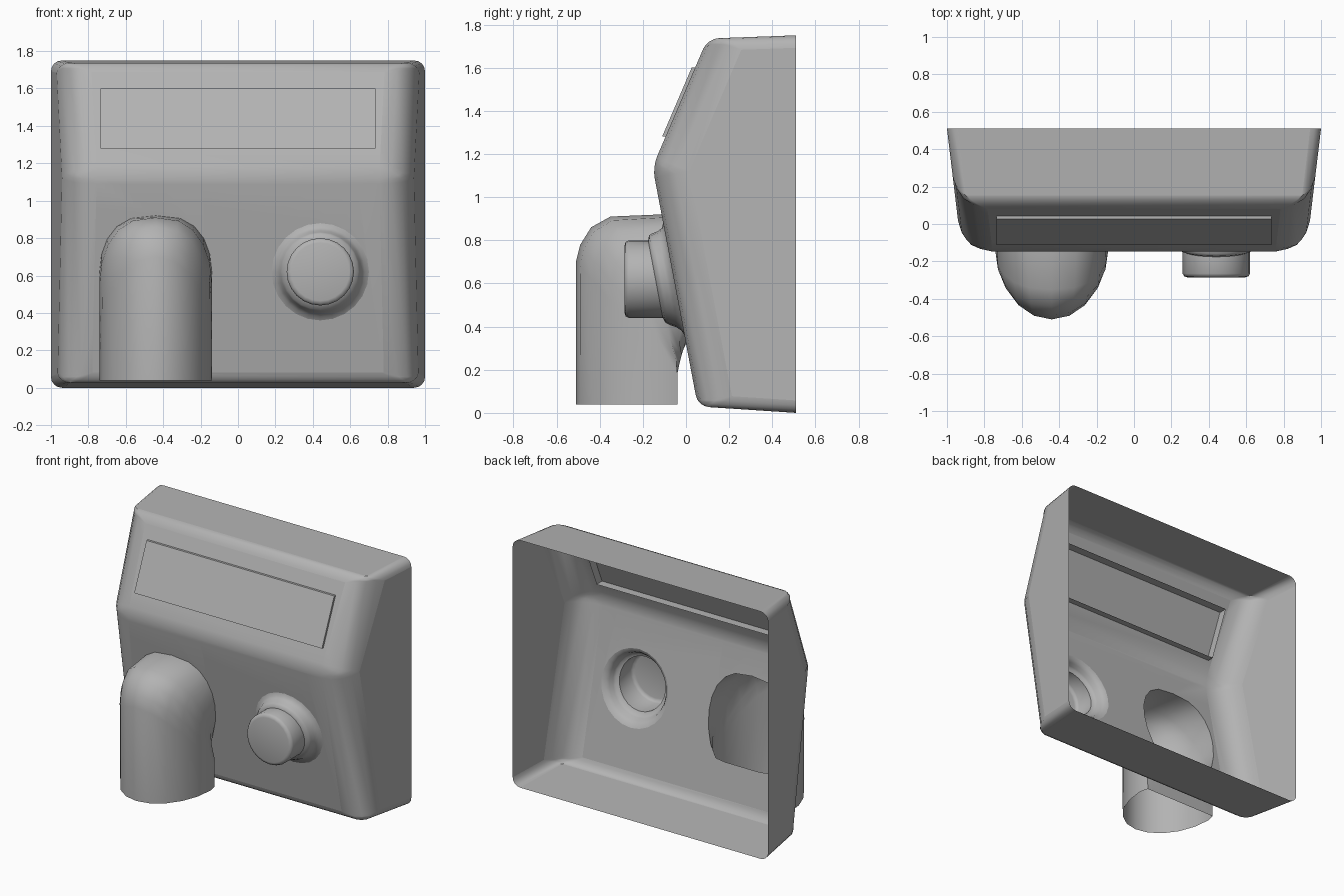
import bpy, bmesh, math
from mathutils import Vector

if "Cube" in bpy.data.objects:
    bpy.data.objects.remove(bpy.data.objects["Cube"])

MID_Z, MID_Y = 1.14, -0.155            # forward crease of the front
BOT = (0.055, 0.03)                    # y, z of lower front edge
TOP = (0.10, 1.735)                    # y, z of upper front edge

# Mid grey paint shared by all parts
GREY = bpy.data.materials.new('mid_grey')
GREY.diffuse_color = (0.45, 0.45, 0.45, 1)
GREY.use_nodes = True
GREY.node_tree.nodes["Principled BSDF"].inputs["Base Color"].default_value = GREY.diffuse_color


def wall(z):
    """y of the front wall at height z"""
    e = BOT if z < MID_Z else TOP
    return MID_Y + (e[0] - MID_Y) * (z - MID_Z) / (e[1] - MID_Z)


def finish(name, bm, angle=40):
    bmesh.ops.recalc_face_normals(bm, faces=bm.faces[:])
    me = bpy.data.meshes.new(name)
    bm.to_mesh(me)
    bm.free()
    me.materials.append(GREY)
    ob = bpy.data.objects.new(name, me)
    bpy.context.collection.objects.link(ob)
    bpy.ops.object.select_all(action='DESELECT')
    ob.select_set(True)
    bpy.context.view_layer.objects.active = ob
    bpy.ops.object.shade_smooth_by_angle(angle=math.radians(angle))
    return ob


def loft(name, rings, cap=False, angle=40):
    """skin closed rings in order, optionally capping the first"""
    bm = bmesh.new()
    vs = [[bm.verts.new(p) for p in r] for r in rings]
    n = len(rings[0])
    for a, b in zip(vs, vs[1:]):
        for i in range(n):
            j = (i + 1) % n
            bm.faces.new((a[i], a[j], b[j], b[i]))
    if cap:
        bm.faces.new(vs[0])
    return finish(name, bm, angle)


def cut_hole(bm, upper, pts):
    """remove a convex x-z outline from the upper or lower front face"""
    f = max((f for f in bm.faces if f.normal.y < -0.5
             and (f.calc_center_median().z > MID_Z) == upper),
            key=lambda f: f.calc_area())
    c = sum((Vector((x, 0, z)) for x, z in pts), Vector()) / len(pts)
    for i, (x, z) in enumerate(pts):
        x2, z2 = pts[(i + 1) % len(pts)]
        no = Vector((z2 - z, 0, x - x2)).normalized()
        co = Vector((x, 0, z))
        if (c - co).dot(no) > 0:
            no = -no
        r = bmesh.ops.bisect_plane(bm, geom=[f] + f.edges[:] + f.verts[:],
                                   plane_co=co, plane_no=no, dist=1e-6)
        faces = [g for g in r['geom'] if isinstance(g, bmesh.types.BMFace)]
        f = min(faces, key=lambda g: (g.calc_center_median() - co).dot(no))
    bmesh.ops.delete(bm, geom=[f], context='FACES')


def circle(cx, cz, r, n=24):
    return [(cx + r * math.cos(math.tau * i / n), cz + r * math.sin(math.tau * i / n))
            for i in range(n)]


# Casing: tapered shell, open at the back
bm = bmesh.new()
lay = bm.edges.layers.float.new('bevel_weight_edge')
outline = [(0.51, 0.0), BOT, (MID_Y, MID_Z), TOP, (0.51, 1.75)]
L, R = [[bm.verts.new((s * (1 + (y - 0.51) * 0.12), y, z)) for y, z in outline]
        for s in (-1, 1)]
bm.faces.new(L)
bm.faces.new(R[::-1])
for i in range(4):
    bm.faces.new((L[i], R[i], R[i + 1], L[i + 1]))
for i in (1, 2, 3):
    bm.edges.get((L[i], R[i]))[lay] = 0.31
for side in (L, R):
    for i, w in enumerate((0.35, 1, 1, 0.35)):
        bm.edges.get((side[i], side[i + 1]))[lay] = w
casing = finish('casing', bm)
m = casing.modifiers.new('bevel', 'BEVEL')
m.limit_method = 'WEIGHT'
m.width = 0.165
m.segments = 4
bpy.ops.object.modifier_apply(modifier=m.name)

# Spout outline sections: (inner y,z), (outer y,z), widest position
CX, HALF, N = -0.44, 0.30, 20
z0, z1 = 0.32, 0.92
sections = [((-0.04, 0.04), (-0.51, 0.04), 0.13),
            ((-0.04, 0.18), (-0.51, 0.70), 0.15),
            ((-0.03, 0.23), (-0.49, 0.78), 0.22),
            ((-0.02, 0.27), (-0.44, 0.86), 0.32),
            ((-0.01, 0.30), (-0.35, 0.91), 0.42),
            ((wall(z0), z0), (wall(z1), z1), 0.50)]
rings = []
for (yi, zi), (yo, zo), b in sections:
    ring = []
    for k in range(N):
        a = math.tau * k / N
        s, c = math.sin(a), math.cos(a)
        t = b + (1 - b) * s if s >= 0 else b - min(b, -0.6 * s)
        e = 1 - 0.3 * (b - 0.13) / 0.37          # fuller dome toward the wall
        x = CX + math.copysign(HALF * abs(c) ** e, c)
        ring.append((x, yi + (yo - yi) * t, zi + (zo - zi) * t))
    rings.append(ring)
loft('air_spout', rings, angle=50)

# Openings in the casing behind the panel, button and spout
PANEL = [(-0.735, 1.28), (0.735, 1.28), (0.735, 1.60), (-0.735, 1.60)]
BX, BZ, BR = 0.44, 0.62, 0.26
bm = bmesh.new()
bm.from_mesh(casing.data)
bm.normal_update()
cut_hole(bm, True, PANEL)
hole = [(p[0], p[2]) for p in rings[-1]]
hole = [p for i, p in enumerate(hole) if (Vector(p) - Vector(hole[i - 1])).length > 1e-4]
cut_hole(bm, False, hole)
cut_hole(bm, False, circle(BX, BZ, BR))
bpy.data.objects.remove(casing)
finish('casing', bm)

# Raised front panel with walls running inward
loft('front_panel', [[(x, wall(z) + d, z) for x, z in PANEL]
                     for d in (-0.016, 0.045)], cap=True)

# Button with a flared collar that follows the sloping wall
rings = [[(x, y, z) for x, z in circle(BX, BZ, r)]
         for r, y in ((0.155, -0.285), (0.172, -0.28), (0.18, -0.265))]
rings += [[(x, wall(z) + d, z) for x, z in circle(BX, BZ, r)]
          for r, d in ((0.18, -0.085), (0.203, -0.076), (0.212, -0.06),
                       (0.222, -0.032), (0.238, -0.010), (BR, 0.0))]
loft('push_button', rings, cap=True, angle=50)
